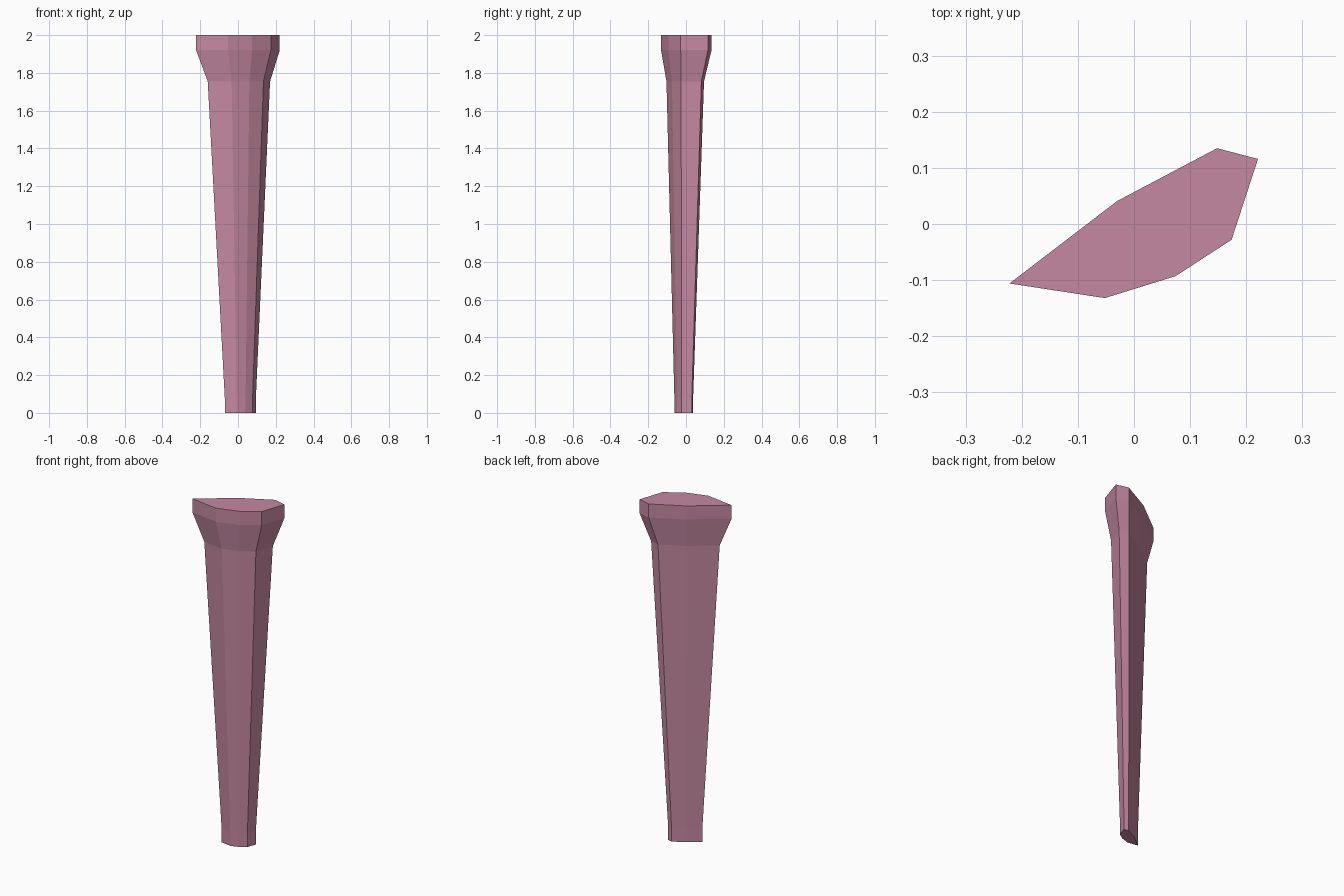
import bpy, bmesh

if "Cube" in bpy.data.objects:
    bpy.data.objects.remove(bpy.data.objects["Cube"])

# Irregular seven-sided outline, scaled about an off-centre axis
OUTLINE = [(-0.222, -0.106), (-0.052, -0.132), (0.074, -0.093), (0.174, -0.028),
           (0.221, 0.116), (0.148, 0.135), (-0.03, 0.041)]
AXIS = (0.02, -0.02)

# (height, outline scale): straight foot, tapered shaft, flared collar, straight cap
SECTIONS = [(0, 0.372), (0.08, 0.372), (1.755, 0.745), (1.92, 1), (2, 1)]


def loft(name, sections):
    bm = bmesh.new()
    rings = [[bm.verts.new((AXIS[0] + (x - AXIS[0]) * s,
                            AXIS[1] + (y - AXIS[1]) * s, z)) for x, y in OUTLINE]
             for z, s in sections]
    n = len(OUTLINE)
    for low, high in zip(rings, rings[1:]):
        for i in range(n):
            j = (i + 1) % n
            bm.faces.new((low[i], low[j], high[j], high[i]))
    bm.faces.new(rings[0][::-1])
    bm.faces.new(rings[-1])
    bmesh.ops.recalc_face_normals(bm, faces=bm.faces)
    mesh = bpy.data.meshes.new(name)
    bm.to_mesh(mesh)
    bm.free()
    obj = bpy.data.objects.new(name, mesh)
    bpy.context.collection.objects.link(obj)
    return obj


# Rock pillar
pillar = loft("stone_pillar", SECTIONS)
pink = bpy.data.materials.new("dusty_pink")
pink.diffuse_color = (0.56, 0.25, 0.36, 1)
pink.use_nodes = True
pink.node_tree.nodes["Principled BSDF"].inputs["Base Color"].default_value = pink.diffuse_color
pillar.data.materials.append(pink)
